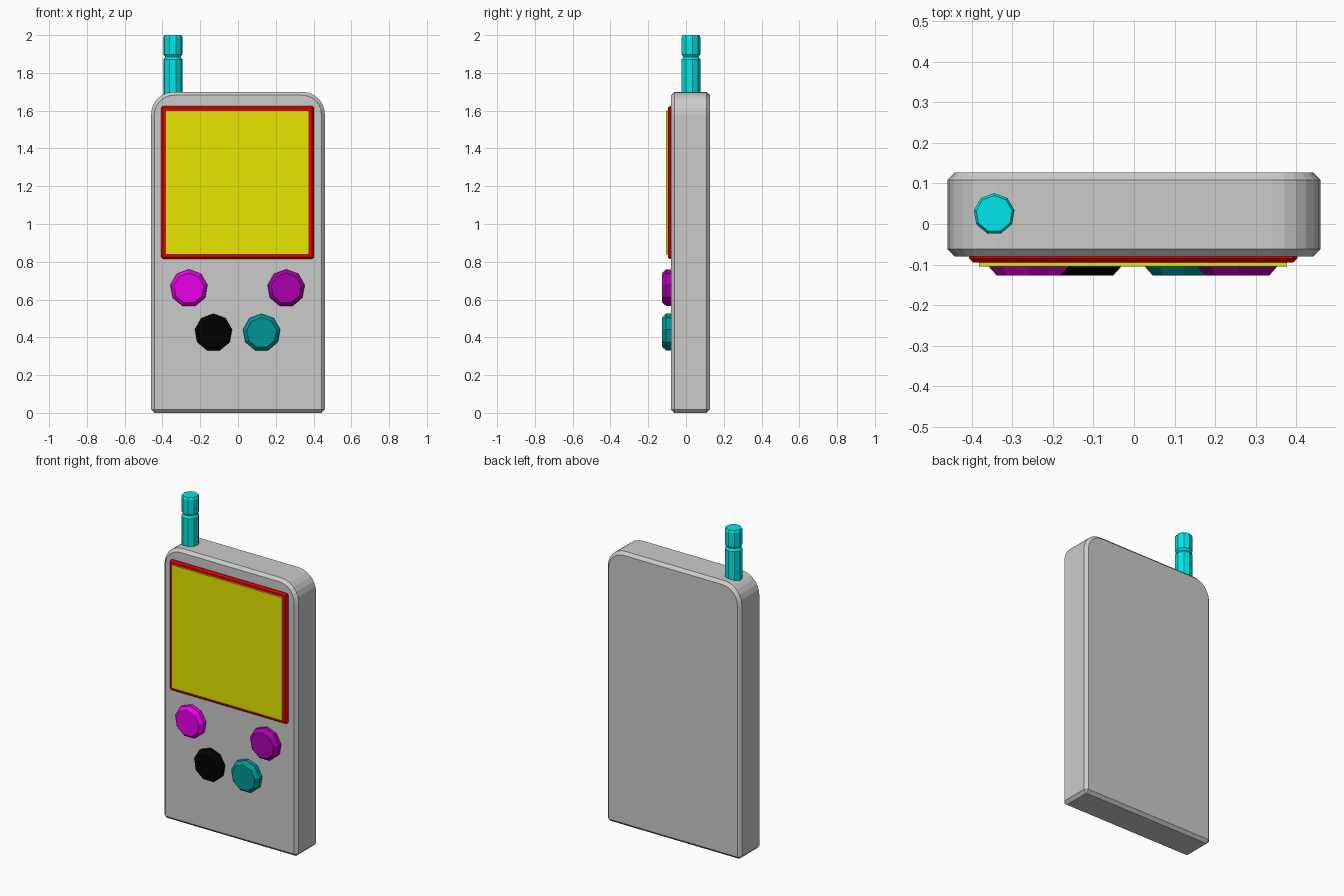
import bpy, bmesh, math
from mathutils import Matrix

if "Cube" in bpy.data.objects:
    bpy.data.objects.remove(bpy.data.objects["Cube"])


def finish(bm, name, color=None, bevel=0):
    bmesh.ops.recalc_face_normals(bm, faces=bm.faces)
    me = bpy.data.meshes.new(name)
    bm.to_mesh(me)
    bm.free()
    ob = bpy.data.objects.new(name, me)
    bpy.context.collection.objects.link(ob)
    if color:
        mat = bpy.data.materials.new(name + "_color")
        mat.diffuse_color = (*color, 1)
        mat.use_nodes = True
        mat.node_tree.nodes["Principled BSDF"].inputs["Base Color"].default_value = mat.diffuse_color
        me.materials.append(mat)
    if bevel:
        mod = ob.modifiers.new("edge_chamfer", 'BEVEL')
        mod.width = bevel
        mod.segments = 1
        mod.limit_method = 'ANGLE'
        mod.angle_limit = math.radians(45)
    return ob


def slab(name, outline, y0, y1, color=None, bevel=0):
    """Extrude an x-z outline from y0 to y1."""
    bm = bmesh.new()
    face = bm.faces.new([bm.verts.new((x, y0, z)) for x, z in outline])
    ext = bmesh.ops.extrude_face_region(bm, geom=[face])
    for v in ext["geom"]:
        if isinstance(v, bmesh.types.BMVert):
            v.co.y = y1
    return finish(bm, name, color, bevel)


def rect(x0, x1, z0, z1):
    return [(x0, z0), (x1, z0), (x1, z1), (x0, z1)]


def turned(name, rings, color, matrix, sides=9):
    """Stack of polygon rings (radius, height), capped at both ends."""
    bm = bmesh.new()
    loops = []
    for r, h in rings:
        angles = [2 * math.pi * i / sides for i in range(sides)]
        loops.append([bm.verts.new((r * math.sin(a), r * math.cos(a), h)) for a in angles])
    for a, b in zip(loops, loops[1:]):
        for i in range(sides):
            j = (i + 1) % sides
            bm.faces.new((a[i], a[j], b[j], b[i]))
    bm.faces.new(loops[0])
    bm.faces.new(loops[-1])
    bmesh.ops.transform(bm, matrix=matrix, verts=bm.verts)
    return finish(bm, name, color)


# Body: square bottom corners, rounded top corners
W, H, R = 0.46, 1.70, 0.12
outline = [(-W, 0), (W, 0)]
for side, start in ((1, 0), (-1, 90)):
    for i in range(7):
        a = math.radians(start + 15 * i)
        outline.append((side * (W - R) + R * math.cos(a), H - R + R * math.sin(a)))
slab("body", outline, -0.08, 0.127, bevel=0.018)

# Screen frame and display
slab("screen_frame", rect(-0.407, 0.403, 0.815, 1.625), -0.095, -0.06, (0.8, 0, 0), 0.01)
slab("screen", rect(-0.383, 0.377, 0.838, 1.602), -0.105, -0.07, (0.8, 0.8, 0))

# Buttons
buttons = {
    "upper_left_button": (-0.26, 0.66, (0.8, 0, 0.8)),
    "upper_right_button": (0.255, 0.66, (0.4, 0, 0.4)),
    "lower_left_button": (-0.13, 0.425, (0, 0, 0)),
    "lower_right_button": (0.125, 0.425, (0, 0.3, 0.3)),
}
for name, (x, z, color) in buttons.items():
    place = Matrix.Translation((x, 0, z)) @ Matrix.Rotation(math.radians(90), 4, 'X')
    turned(name, [(0.1, 0.06), (0.1, 0.105), (0.08, 0.127)], color, place)

# Antenna with a narrow groove near the tip
turned("antenna",
       [(0.051, 1.66), (0.051, 1.872), (0.041, 1.885), (0.051, 1.898),
        (0.051, 1.988), (0.045, 2.0)],
       (0, 0.8, 0.8), Matrix.Translation((-0.345, 0.025, 0)))
